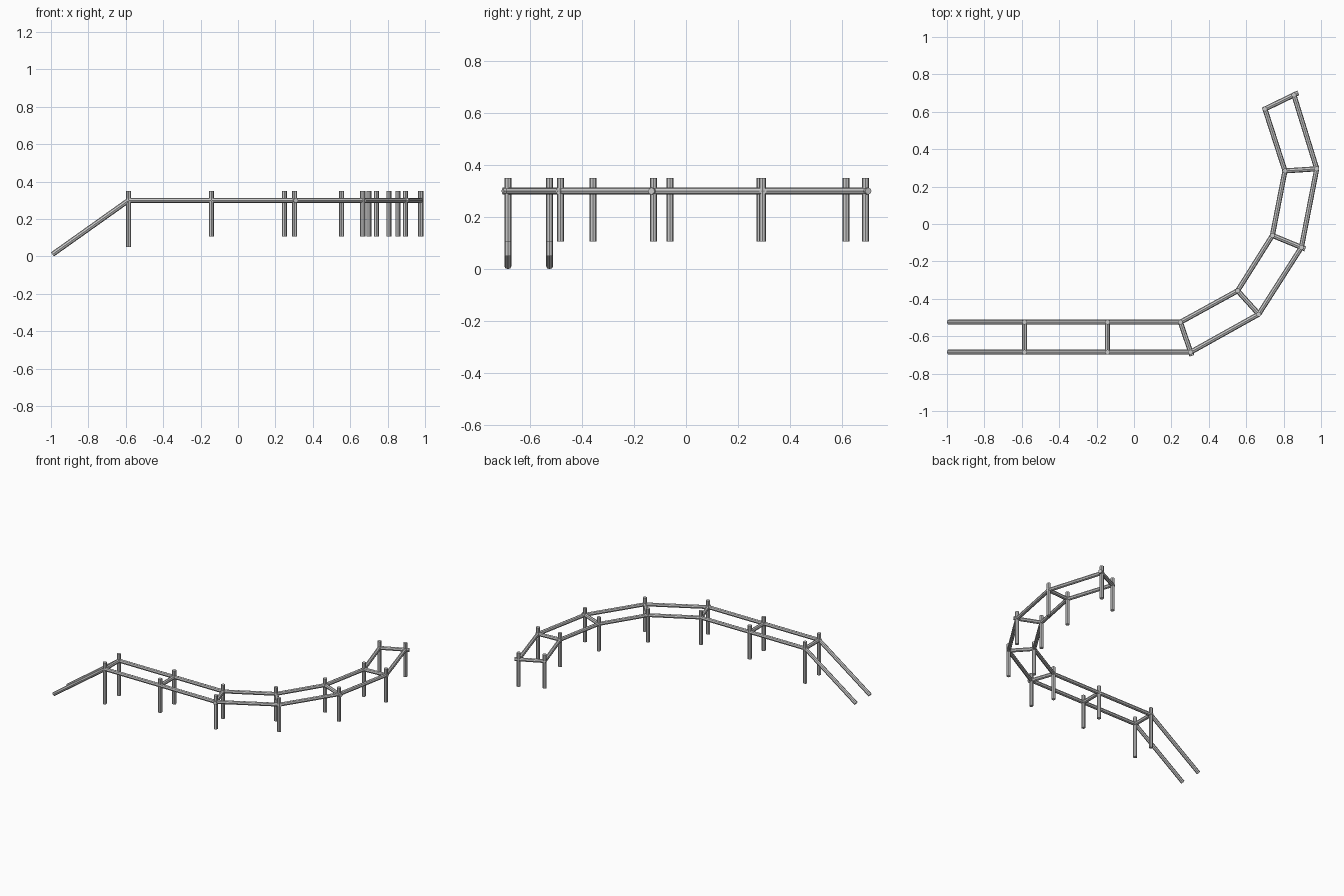
import bpy
from mathutils import Vector

cube = bpy.data.objects.get("Cube")
if cube:
    bpy.data.objects.remove(cube)

RADIUS = 0.0135
RAIL_Z = 0.3
POST_TOP = 0.35

# Post positions along the two sides of the walkway
outer = [(-0.585, -0.685), (-0.142, -0.685), (0.303, -0.685), (0.667, -0.482),
         (0.895, -0.125), (0.977, 0.295), (0.855, 0.69)]
inner = [(-0.585, -0.525), (-0.142, -0.525), (0.248, -0.525), (0.554, -0.357),
         (0.74, -0.061), (0.807, 0.284), (0.7, 0.615)]
# How far each crossbar runs past its outer post
overhang = [0.01, 0.01, 0.021, 0.012, 0.022, 0.012, 0.026]


def pole(name, start, end):
    """Flat-sided round bar between two points."""
    start, end = Vector(start), Vector(end)
    axis = end - start
    bpy.ops.mesh.primitive_cylinder_add(
        vertices=8, radius=RADIUS, depth=axis.length, location=(start + end) / 2,
        rotation=axis.to_track_quat('Z', 'Y').to_euler())
    bpy.context.object.name = name


def at_rail(point):
    return Vector((*point, RAIL_Z))


for side, points in (("outer", outer), ("inner", inner)):
    # Sloping entry bar down to the ground
    pole(f"{side}_ramp_bar", (-0.992, points[0][1], 0.011), at_rail(points[0]))

    # Upright posts, the pair at the ramp being longer
    for i, (x, y) in enumerate(points):
        bottom = 0.05 if i == 0 else 0.107
        pole(f"{side}_post_{i + 1}", (x, y, bottom), (x, y, POST_TOP))

    # Horizontal rails from post to post
    for i, (a, b) in enumerate(zip(points, points[1:])):
        pole(f"{side}_rail_{i + 1}", at_rail(a), at_rail(b))

# Crossbars joining the two sides
for i, (a, b, extra) in enumerate(zip(inner, outer, overhang)):
    a, b = at_rail(a), at_rail(b)
    along = (b - a).normalized()
    pole(f"crossbar_{i + 1}", a - along * 0.012, b + along * extra)
